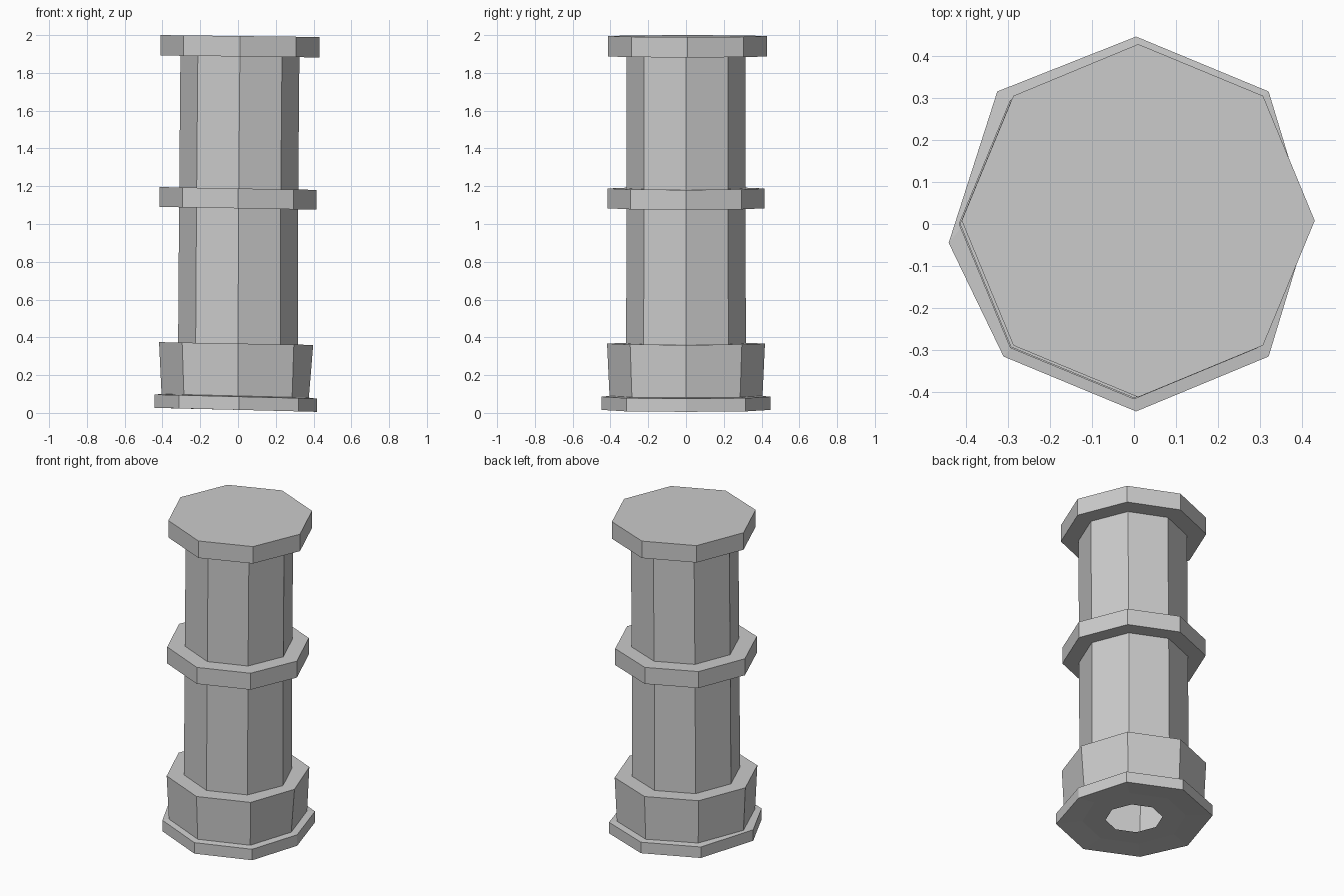
import bpy, bmesh
from math import cos, sin, pi

SIDES = 8

# Profile rings from underside opening to cap:
# radius, x centre, y centre, z, tilt (z change per unit x), right-hand corner inset
PROFILE = [
    (0.165, 0.00, 0.00, 0.025, -0.02, 0.0),    # opening in the underside
    (0.30, 0.00, 0.00, 0.025, -0.02, 0.0),
    (0.447, 0.005, 0.00, 0.016, -0.025, 0.035),  # base flange
    (0.447, 0.005, 0.00, 0.086, -0.025, 0.035),
    (0.405, 0.00, 0.00, 0.09, -0.025, 0.03),   # plinth block, flared upward
    (0.418, 0.00, 0.00, 0.367, -0.018, 0.02),
    (0.317, 0.00, 0.00, 0.367, -0.018, 0.0),   # lower shaft
    (0.315, 0.003, 0.00, 1.083, -0.018, 0.0),
    (0.415, 0.00, 0.00, 1.083, -0.018, 0.0),   # middle collar
    (0.415, 0.00, 0.00, 1.188, -0.018, 0.0),
    (0.315, 0.004, 0.00, 1.188, -0.018, 0.0),  # upper shaft
    (0.315, 0.010, 0.00, 1.887, -0.012, 0.0),
    (0.421, 0.010, 0.008, 1.887, -0.012, 0.0),  # cap
    (0.421, 0.010, 0.008, 1.995, -0.012, 0.0),
]


def add_ring(bm, r, cx, cy, z, tilt, inset):
    ring = []
    for i in range(SIDES):
        a = 2 * pi * i / SIDES
        rr = r - inset if i == 0 else r
        x, y = cx + rr * cos(a), cy + rr * sin(a)
        ring.append(bm.verts.new((x, y, z + tilt * x)))
    return ring


# Hollow octagonal column, open at the bottom
bm = bmesh.new()
rings = [add_ring(bm, *p) for p in PROFILE]
for low, high in zip(rings, rings[1:]):
    for i in range(SIDES):
        j = (i + 1) % SIDES
        bm.faces.new((low[i], low[j], high[j], high[i]))
bm.faces.new(rings[-1])

# Worn left corner of the base flange
for ring in rings[2:4]:
    ring[4].co.y -= 0.045
    ring[3].co.x -= 0.015

mesh = bpy.data.meshes.new("column")
bm.to_mesh(mesh)
bm.free()
column = bpy.data.objects.new("column", mesh)
bpy.context.collection.objects.link(column)
